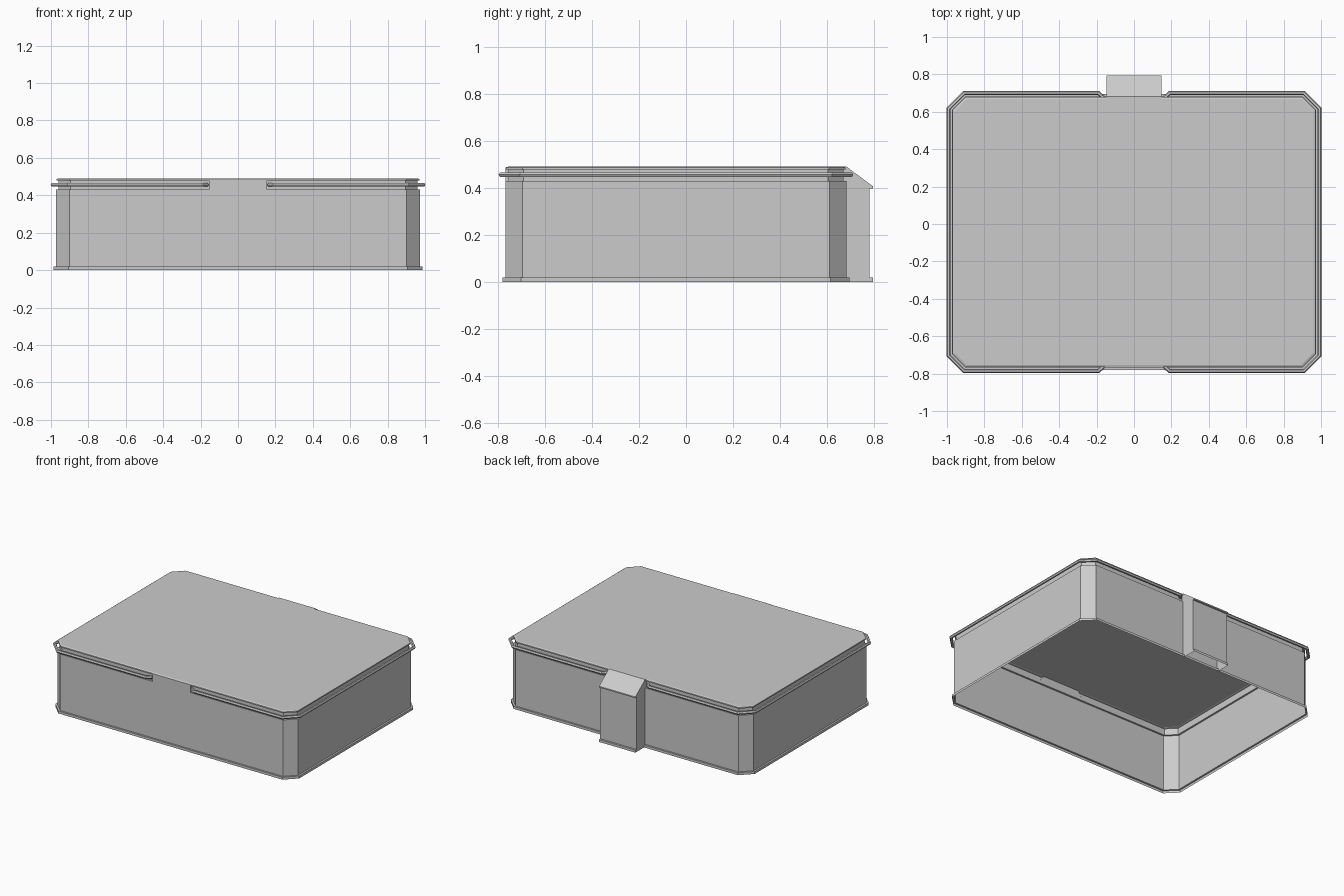
import bpy
import bmesh
from mathutils import Vector

cube = bpy.data.objects.get("Cube")
if cube:
    bpy.data.objects.remove(cube, do_unlink=True)

GREY = (0.6, 0.6, 0.6, 1.0)
grey = bpy.data.materials.new("plain grey")
grey.use_nodes = True
grey.diffuse_color = GREY
grey.node_tree.nodes["Principled BSDF"].inputs["Base Color"].default_value = GREY

# Wall half sizes, corner cut and centre of the box body
HALF_X, HALF_Y, CUT, MID_Y = 0.973, 0.725, 0.072, -0.043
FRONT, BACK = MID_Y - HALF_Y, MID_Y + HALF_Y
TOP = 0.491


def octagon(offset):
    """Counter-clockwise cut-corner outline, pushed out from the wall."""
    x, y = HALF_X + offset, HALF_Y + offset
    c = CUT + 0.586 * offset
    corners = [(x, c - y), (x, y - c), (x - c, y), (c - x, y),
               (-x, y - c), (-x, c - y), (c - x, -y), (x - c, -y)]
    return [(px, py + MID_Y) for px, py in corners]


def finish(name, bm):
    mesh = bpy.data.meshes.new(name)
    bm.to_mesh(mesh)
    bm.free()
    mesh.materials.append(grey)
    obj = bpy.data.objects.new(name, mesh)
    bpy.context.collection.objects.link(obj)
    return obj


def extrude_profile(name, profile, half_width, open_edges=()):
    """Sweep a y-z outline across x, leaving the listed edges open."""
    bm = bmesh.new()
    sides = [[bm.verts.new((s * half_width, y, z)) for y, z in profile]
             for s in (-1, 1)]
    for side in sides:
        bm.faces.new(side)
    n = len(profile)
    for i in range(n):
        if i not in open_edges:
            j = (i + 1) % n
            bm.faces.new((sides[0][i], sides[0][j], sides[1][j], sides[1][i]))
    bmesh.ops.recalc_face_normals(bm, faces=bm.faces)
    return finish(name, bm)


# Box body: thin shell, open below, with foot lip, neck groove and cap
levels = [(0.013, 0), (0.013, 0.018), (0, 0.018), (0, 0.43), (-0.013, 0.43),
          (-0.013, 0.478), (-0.003, 0.478), (-0.003, 0.487), (-0.014, TOP)]
bm = bmesh.new()
rings = [[bm.verts.new((x, y, z)) for x, y in octagon(d)] for d, z in levels]
for low, high in zip(rings, rings[1:]):
    for i in range(8):
        j = (i + 1) % 8
        bm.faces.new((low[i], low[j], high[j], high[i]))
bm.faces.new(rings[-1])
finish("box_shell", bm)

# Flush filler over the neck groove at the front
extrude_profile("front_filler", [(FRONT + 0.014, 0.43), (FRONT, 0.43),
                                 (FRONT, 0.487), (FRONT + 0.014, TOP)], 0.155)

# Hinge housing at the back, open below and towards the body
lip = BACK + 0.113
wall = BACK + 0.099
extrude_profile("hinge_housing",
                [(BACK, 0), (lip, 0), (lip, 0.018), (wall, 0.018),
                 (wall, 0.398), (lip, 0.398), (lip, 0.407),
                 (BACK, TOP), (BACK - 0.014, TOP), (BACK - 0.014, 0.43),
                 (BACK, 0.43)], 0.147, open_edges=(0, 9, 10))

# Rim wire: two mirrored rods whose ends bend into the neck
curve = bpy.data.curves.new("rim_wire", "CURVE")
curve.dimensions = "3D"
curve.bevel_depth = 0.0115
curve.bevel_resolution = 1
curve.use_fill_caps = True
outline = octagon(0.018)
right_half = [outline[7], outline[0], outline[1], outline[2]]
path = ([(0.165, FRONT + 0.006), (0.19, FRONT - 0.018)] + right_half
        + [(0.19, BACK + 0.018), (0.165, BACK - 0.006)])
for side in (1, -1):
    spline = curve.splines.new("POLY")
    spline.points.add(len(path) - 1)
    for point, (x, y) in zip(spline.points, path):
        point.co = (side * x, y, 0.456, 1)
wire = bpy.data.objects.new("rim_wire", curve)
bpy.context.collection.objects.link(wire)
curve.materials.append(grey)
bpy.ops.object.select_all(action="DESELECT")
wire.select_set(True)
bpy.context.view_layer.objects.active = wire
bpy.ops.object.convert(target="MESH")
bpy.ops.object.shade_smooth_by_angle()
